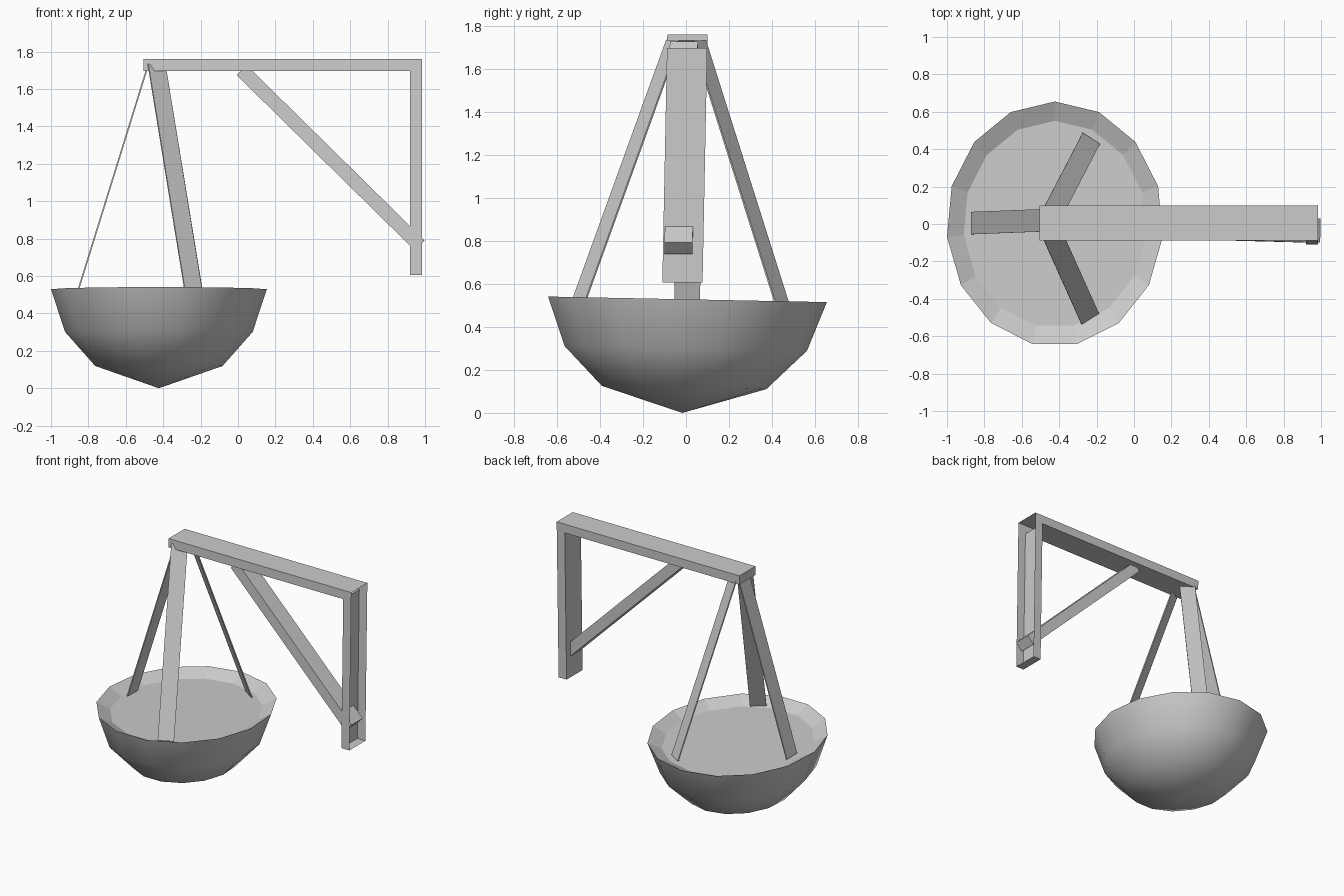
import bpy, bmesh, math
from mathutils import Vector, Matrix

cube = bpy.data.objects.get("Cube")
if cube:
    bpy.data.objects.remove(cube, do_unlink=True)

grey = bpy.data.materials.new("plain grey")
grey.use_nodes = True
colour = (0.6, 0.6, 0.6, 1)
grey.diffuse_color = colour
grey.node_tree.nodes["Principled BSDF"].inputs["Base Color"].default_value = colour

LEAN = 0.02  # the whole hanger leans slightly towards the front


def finish(name, bm):
    mesh = bpy.data.meshes.new(name)
    bm.to_mesh(mesh)
    bm.free()
    mesh.materials.append(grey)
    obj = bpy.data.objects.new(name, mesh)
    bpy.context.collection.objects.link(obj)
    return obj


def bar(name, start, end, across, width, thickness):
    """Box running from start to end, its width along the across direction."""
    start, end = Vector(start), Vector(end)
    along = (end - start).normalized()
    side = Vector(across)
    side = (side - along * side.dot(along)).normalized()
    normal = along.cross(side)
    basis = Matrix((side, normal, along)).transposed().to_4x4()
    size = Matrix.Diagonal((width, thickness, (end - start).length, 1))
    bm = bmesh.new()
    bmesh.ops.create_cube(bm, size=1, matrix=Matrix.Translation((start + end) / 2) @ basis @ size)
    return finish(name, bm)


# Bracket: L profile extruded through y, left open along the wall side
profile = [(-0.505, 1.695), (-0.505, 1.76), (0.985, 1.76),
           (0.985, 0.605), (0.92, 0.605), (0.92, 1.695)]
bm = bmesh.new()
loops = [[bm.verts.new((x, y + LEAN * (z - 1.76), z)) for x, z in profile] for y in (-0.087, 0.1)]
bm.faces.new(loops[0])
bm.faces.new(reversed(loops[1]))
for i in range(len(profile)):
    j = (i + 1) % len(profile)
    if i != 2:
        bm.faces.new((loops[0][i], loops[1][i], loops[1][j], loops[0][j]))
bmesh.ops.recalc_face_normals(bm, faces=bm.faces)
finish("bracket", bm)

# Diagonal brace between the arm and the post
bar("brace", (0.02, -0.01, 1.7), (0.97, -0.035, 0.765), (0, 1, 0), 0.13, 0.075)

# Three flat straps holding the bowl
bar("front_strap", (-0.435, -0.06, 1.73), (-0.235, -0.505, 0.5), (0.09, 0.06, 0), 0.11, 0.008)
bar("back_strap", (-0.435, 0.06, 1.73), (-0.23, 0.455, 0.48), (0.09, -0.06, 0), 0.11, 0.008)
bar("side_strap", (-0.48, 0.02, 1.73), (-0.865, 0.005, 0.49), (0, 1, 0), 0.12, 0.008)

# Bowl: fifteen-sided faceted shell with a sloping lip and a flat fill
SIDES = 15
bm = bmesh.new()


def bowl_point(scale, z, angle):
    x, y = 0.58 * scale * math.cos(angle), 0.655 * scale * math.sin(angle)
    return (-0.423 + x, y + LEAN * (z - 0.53) * 1.6, z - LEAN * y)


rings = []
for scale, z in ((0.59, 0.118), (0.87, 0.3), (1, 0.528), (0.845, 0.48)):
    rings.append([bm.verts.new(bowl_point(scale, z, math.pi / 2 + math.tau * i / SIDES))
                  for i in range(SIDES)])
pole = bm.verts.new(bowl_point(0, 0, 0))
for i in range(SIDES):
    j = (i + 1) % SIDES
    bm.faces.new((pole, rings[0][j], rings[0][i])).smooth = True
    for k, (low, high) in enumerate(zip(rings, rings[1:])):
        bm.faces.new((low[i], low[j], high[j], high[i])).smooth = k < 2
    bm.edges.get((rings[2][i], rings[2][j])).smooth = False
bm.faces.new(rings[3])
bmesh.ops.recalc_face_normals(bm, faces=bm.faces)
finish("bowl", bm)
